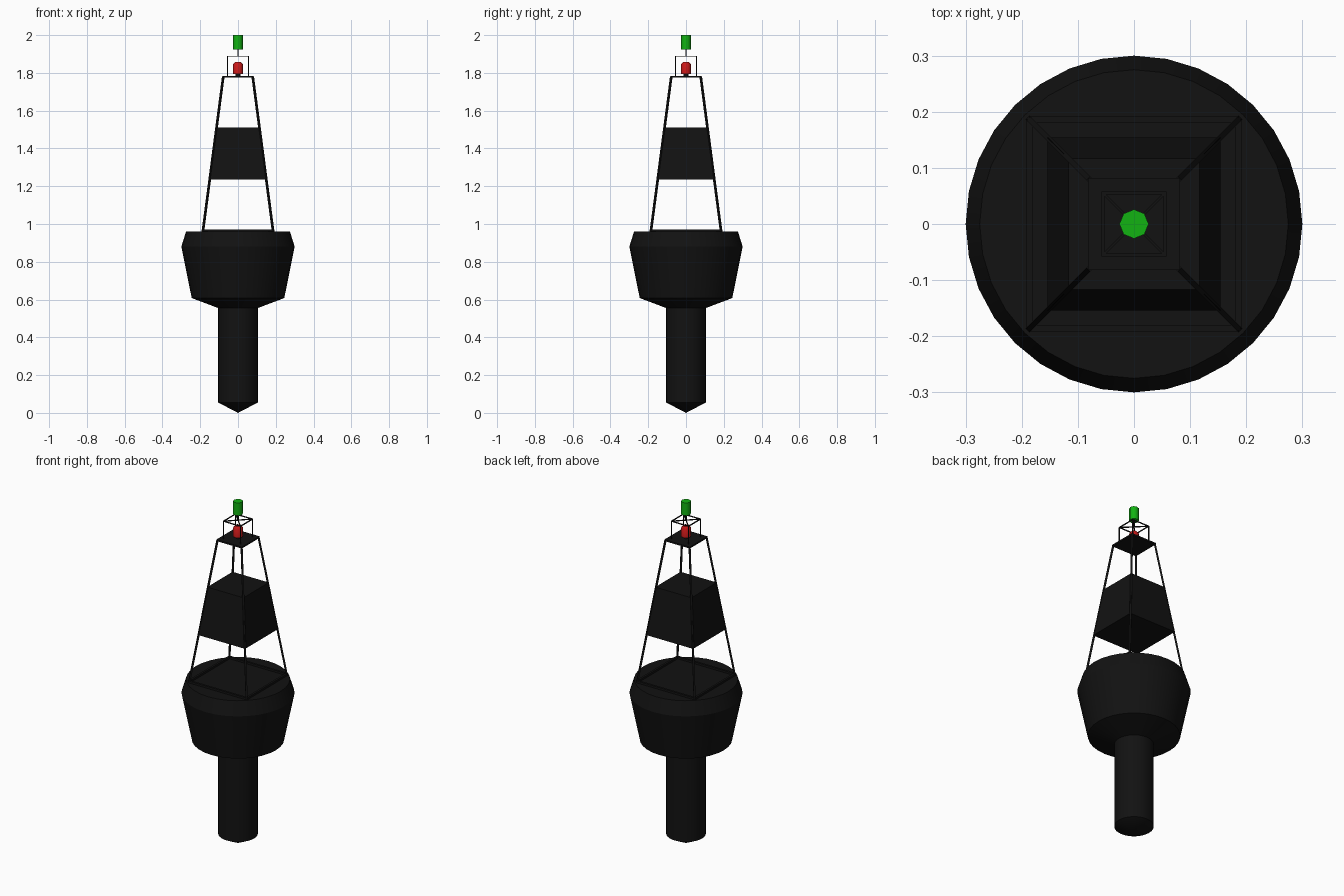
import bpy, bmesh, math
from mathutils import Vector

if "Cube" in bpy.data.objects:
    bpy.data.objects.remove(bpy.data.objects["Cube"])


def material(name, rgb):
    m = bpy.data.materials.new(name)
    m.diffuse_color = (*rgb, 1)
    m.use_nodes = True
    m.node_tree.nodes["Principled BSDF"].inputs["Base Color"].default_value = m.diffuse_color
    return m


BLACK = material("black_paint", (0.006, 0.006, 0.006))
RED = material("red_lens", (0.6, 0.01, 0.01))
GREEN = material("green_lens", (0.006, 0.45, 0.006))


def finish(name, bm, mat, smooth=None):
    bmesh.ops.recalc_face_normals(bm, faces=bm.faces)
    me = bpy.data.meshes.new(name)
    bm.to_mesh(me)
    bm.free()
    ob = bpy.data.objects.new(name, me)
    bpy.context.collection.objects.link(ob)
    me.materials.append(mat)
    if smooth:
        bpy.ops.object.select_all(action='DESELECT')
        ob.select_set(True)
        bpy.context.view_layer.objects.active = ob
        bpy.ops.object.shade_smooth_by_angle(angle=math.radians(smooth))
    return ob


def lathe(name, profile, sides, mat, smooth):
    """Revolve (radius, z) points around z; radius 0 closes to a point."""
    bm = bmesh.new()
    rings = []
    for r, z in profile:
        n = sides if r > 0 else 1
        rings.append([bm.verts.new((r * math.cos(2 * math.pi * i / sides),
                                    r * math.sin(2 * math.pi * i / sides), z)) for i in range(n)])
    for a, b in zip(rings, rings[1:]):
        for i in range(sides):
            j = (i + 1) % sides
            quad = [a[i % len(a)], a[j % len(a)], b[j % len(b)], b[i % len(b)]]
            bm.faces.new(list(dict.fromkeys(quad)))
    for ring in (rings[0], rings[-1]):
        if len(ring) > 2:
            bm.faces.new(ring)
    return finish(name, bm, mat, smooth)


def frustum(bm, h0, z0, h1, z1):
    """Square tapered block with half widths h0 and h1."""
    res = bmesh.ops.create_cube(bm, size=2)
    for v in res["verts"]:
        h, z = (h1, z1) if v.co.z > 0 else (h0, z0)
        v.co = (v.co.x * h, v.co.y * h, z)


def bar(bm, a, b, r):
    """Square bar between two points."""
    a, b = Vector(a), Vector(b)
    d = b - a
    side = Vector((0, 0, 1)).cross(d)
    side = side.normalized() if side.length > 1e-6 else Vector((1, 0, 0))
    up = d.normalized().cross(side)
    res = bmesh.ops.create_cube(bm, size=2)
    for v in res["verts"]:
        c = v.co.copy()
        v.co = (a + b) / 2 + d * c.z / 2 + side * c.x * r + up * c.y * r


def corners(h, z):
    return [(h, h, z), (-h, h, z), (-h, -h, z), (h, -h, z)]


def square(bm, h, z, r):
    c = corners(h, z)
    for i in range(4):
        bar(bm, c[i], c[(i + 1) % 4], r)


# Float body and keel tube
lathe("float_hull", [(0, 0), (0.105, 0.055), (0.105, 0.555), (0.245, 0.608),
                     (0.30, 0.88), (0.275, 0.96)], 32, BLACK, 15)

# Tower: base rails and four leaning legs
bm = bmesh.new()
square(bm, 0.186, 0.966, 0.006)
for a, b in zip(corners(0.186, 0.96), corners(0.078, 1.78)):
    bar(bm, a, b, 0.005)
finish("tower_frame", bm, BLACK)

# Day board box around the tower
bm = bmesh.new()
frustum(bm, 0.154, 1.235, 0.117, 1.51)
finish("day_board", bm, BLACK)

# Lamp platform
bm = bmesh.new()
frustum(bm, 0.082, 1.775, 0.082, 1.784)
finish("lamp_platform", bm, BLACK)

# Red lamp on a short foot
lathe("lamp_foot", [(0.012, 1.78), (0.012, 1.797)], 8, BLACK, 50)
lathe("red_lamp", [(0.026, 1.795), (0.026, 1.845), (0.016, 1.857)], 8, RED, 50)

# Guard cage with crossed top and mast
bm = bmesh.new()
square(bm, 0.055, 1.888, 0.0025)
for a, b in zip(corners(0.055, 1.78), corners(0.055, 1.888)):
    bar(bm, a, b, 0.0025)
c = corners(0.055, 1.888)
bar(bm, c[0], c[2], 0.0025)
bar(bm, c[1], c[3], 0.0025)
bar(bm, (0, 0, 1.888), (0, 0, 1.93), 0.003)
finish("guard_cage", bm, BLACK)

# Green top mark
lathe("green_top_mark", [(0.026, 1.925), (0.026, 2.0)], 8, GREEN, 50)
